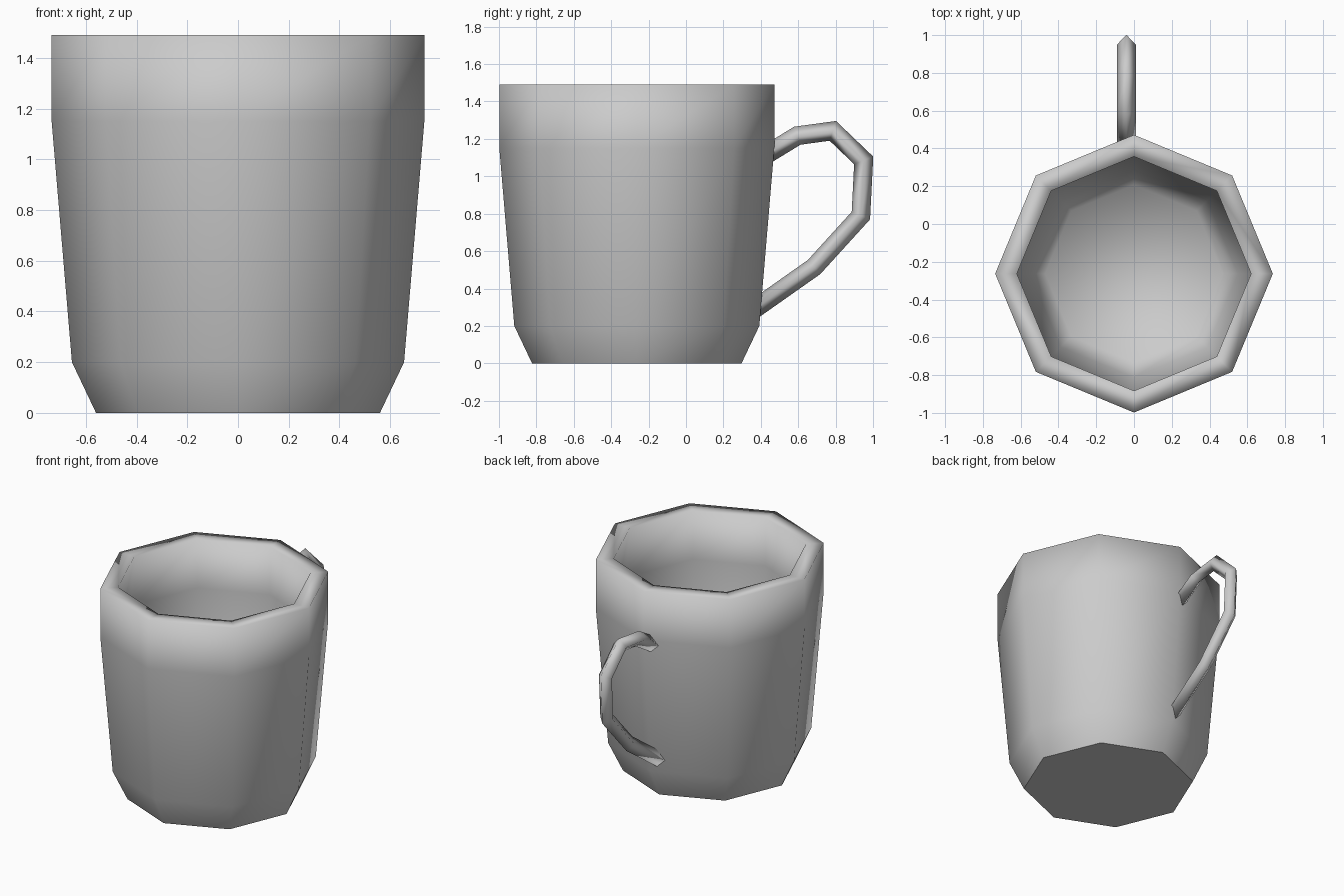
import bpy, bmesh, math
from mathutils import Vector

cube = bpy.data.objects.get("Cube")
if cube:
    bpy.data.objects.remove(cube, do_unlink=True)

# Single plain grey
grey = bpy.data.materials.new("grey_ceramic")
grey.use_nodes = True
color = (0.6, 0.6, 0.6, 1)
grey.diffuse_color = color
grey.node_tree.nodes["Principled BSDF"].inputs["Base Color"].default_value = color


def bridge(bm, a, b):
    n = len(a)
    for i in range(n):
        j = (i + 1) % n
        bm.faces.new((a[i], a[j], b[j], b[i]))


def finish(name, bm, flat=()):
    bmesh.ops.recalc_face_normals(bm, faces=bm.faces)
    for f in bm.faces:
        f.smooth = f not in flat
    for f in flat:
        for e in f.edges:
            e.smooth = False
    mesh = bpy.data.meshes.new(name)
    bm.to_mesh(mesh)
    bm.free()
    mesh.materials.append(grey)
    obj = bpy.data.objects.new(name, mesh)
    bpy.context.collection.objects.link(obj)


# Cup: eight-sided profile, up the outside, over the rim, down the inside
SIDES, CENTRE_Y = 8, -0.263
profile = [(0.56, 0), (0.655, 0.2), (0.735, 1.15), (0.735, 1.49),
           (0.62, 1.49), (0.62, 1.15), (0.55, 0.24), (0.47, 0.1)]
bm = bmesh.new()
rings = []
for r, z in profile:
    angles = [math.tau * i / SIDES for i in range(SIDES)]
    rings.append([bm.verts.new((r * math.cos(a), CENTRE_Y + r * math.sin(a), z))
                  for a in angles])
for a, b in zip(rings, rings[1:]):
    bridge(bm, a, b)
base = bm.faces.new(rings[0])
bm.faces.new(rings[-1])
finish("cup", bm, [base])

# Handle: diamond-section tube with mitred bends, in a plane beside the centre
HANDLE_X, RADIUS = -0.04, 0.05
path = [Vector(p) for p in [(0.34, 0.272), (0.685, 0.515), (0.935, 0.79), (0.95, 1.085),
                            (0.785, 1.243), (0.595, 1.217), (0.42, 1.11)]]
bm = bmesh.new()
rings = []
for i, p in enumerate(path):
    before = (p - path[max(i - 1, 0)]).normalized()
    after = (path[min(i + 1, len(path) - 1)] - p).normalized()
    tangent = (before + after).normalized()
    cosine = tangent.dot(after if after.length else before)
    out = Vector((tangent.y, -tangent.x)) * RADIUS / cosine
    rings.append([bm.verts.new((HANDLE_X + dx * RADIUS, p.x + s * out.x, p.y + s * out.y))
                  for dx, s in ((1, 0), (0, 1), (-1, 0), (0, -1))])
for a, b in zip(rings, rings[1:]):
    bridge(bm, a, b)
bm.faces.new(rings[0])
bm.faces.new(rings[-1])
finish("handle", bm)
